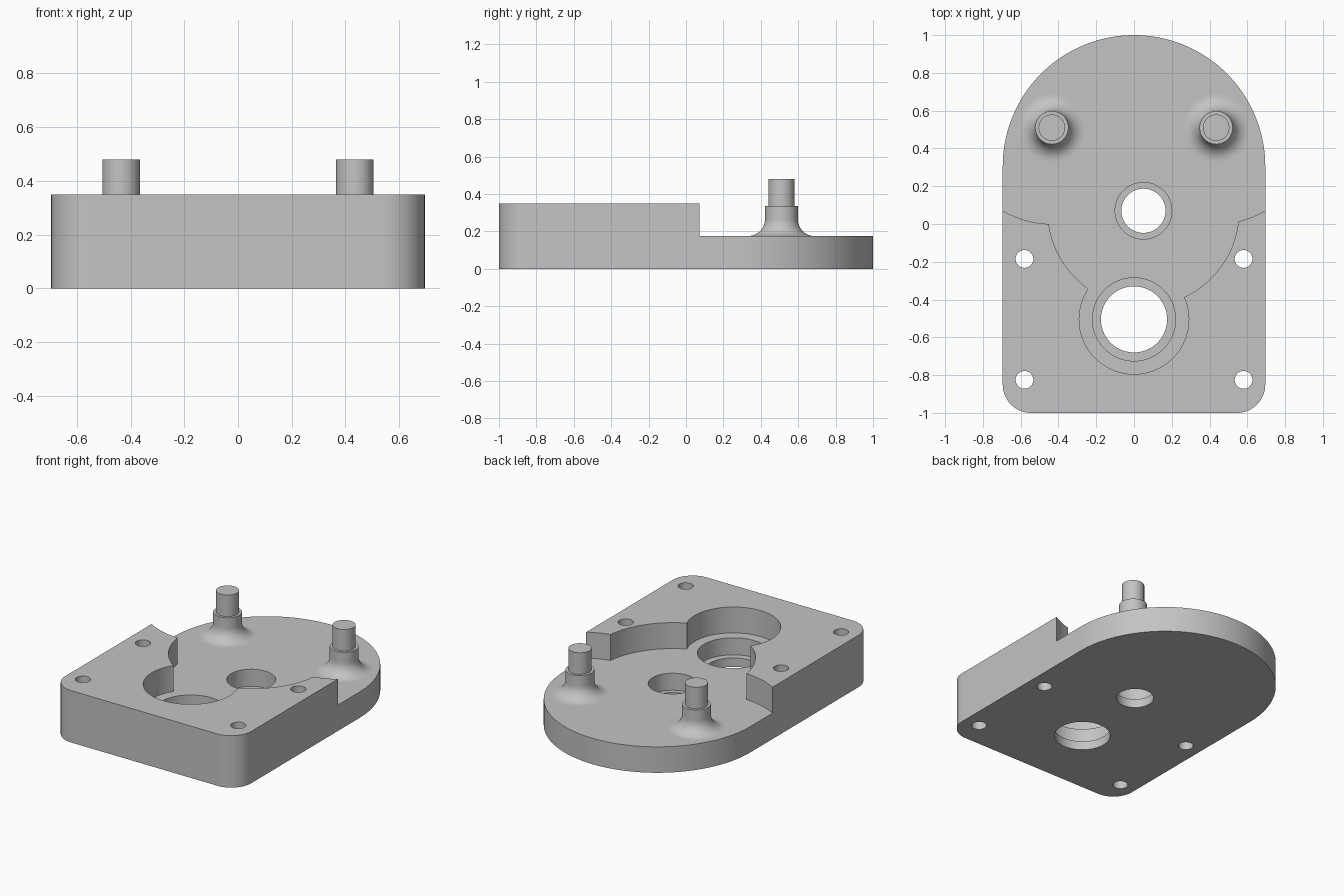
import bpy, bmesh
from math import cos, sin, pi, radians

if "Cube" in bpy.data.objects:
    bpy.data.objects.remove(bpy.data.objects["Cube"], do_unlink=True)

grey = bpy.data.materials.new("machined_grey")
grey.use_nodes = True
colour = (0.55, 0.55, 0.55, 1)
grey.diffuse_color = colour
grey.node_tree.nodes["Principled BSDF"].inputs["Base Color"].default_value = colour

HALF_W, TOP, FLOOR, LEDGE = 0.695, 0.35, 0.175, 0.06
PIN_X, PIN_Y = 0.435, 0.51
SHAFT, BORE = (0.05, 0.07), (0, -0.505)


def finish(bm, name):
    bmesh.ops.recalc_face_normals(bm, faces=bm.faces)
    mesh = bpy.data.meshes.new(name)
    bm.to_mesh(mesh)
    bm.free()
    obj = bpy.data.objects.new(name, mesh)
    mesh.materials.append(grey)
    bpy.context.collection.objects.link(obj)
    return obj


def activate(obj):
    bpy.ops.object.select_all(action='DESELECT')
    obj.select_set(True)
    bpy.context.view_layer.objects.active = obj


def smooth(obj):
    activate(obj)
    bpy.ops.object.shade_smooth_by_angle(angle=radians(30))


def prism(name, points, z0, z1):
    """Extrude a flat outline between two heights."""
    bm = bmesh.new()
    face = bm.faces.new([bm.verts.new((x, y, z0)) for x, y in points])
    side = bmesh.ops.extrude_face_region(bm, geom=[face])
    for v in side["geom"]:
        if isinstance(v, bmesh.types.BMVert):
            v.co.z = z1
    return finish(bm, name)


def arc(cx, cy, r, start, end, steps):
    angles = [radians(start + (end - start) * i / steps) for i in range(steps + 1)]
    return [(cx + r * cos(a), cy + r * sin(a)) for a in angles]


def cut(body, points, z0, z1=0.6):
    cutter = prism("cutter", points, z0, z1)
    cutter.hide_render = True
    activate(body)
    mod = body.modifiers.new("cut", 'BOOLEAN')
    mod.operation, mod.solver, mod.object = 'DIFFERENCE', 'EXACT', cutter
    bpy.ops.object.modifier_apply(modifier=mod.name)
    bpy.data.objects.remove(cutter, do_unlink=True)


def cut_round(body, centre, r, z0, steps=96):
    cut(body, arc(*centre, r, 0, 360, steps)[:-1], z0)


# Housing block: round back, small rounded front corners
corner = 0.15
outline = (arc(0, 1 - HALF_W, HALF_W, 0, 180, 72)
           + arc(corner - HALF_W, corner - 1, corner, 180, 270, 16)
           + arc(HALF_W - corner, corner - 1, corner, 270, 360, 16))
housing = prism("housing", outline, 0, TOP)

# Recess: open back, gear clearances round the pins, shaft and bore
cut(housing, [(-1, 0.45), (1, 0.45), (1, 1.2), (-1, 1.2)], FLOOR)
for side in (-1, 1):
    cut_round(housing, (side * PIN_X, PIN_Y), 0.51, FLOOR, 128)
cut_round(housing, SHAFT, 0.506, FLOOR, 128)
cut_round(housing, BORE, 0.29, FLOOR)

# Stepped through holes
for centre, seat_r, hole_r in ((SHAFT, 0.15, 0.117), (BORE, 0.22, 0.175)):
    cut_round(housing, centre, seat_r, LEDGE)
    cut_round(housing, centre, hole_r, -0.1)

# Screw holes
for side in (-1, 1):
    for y in (-0.185, -0.825):
        cut_round(housing, (side * 0.58, y), 0.047, -0.1, 40)
smooth(housing)

# Stepped pins with a flared foot
boss, flare = 0.088, 0.09
foot = arc(boss + flare, FLOOR + flare, flare, 270, 180, 14)
profile = ([(0, 0.15), (boss + flare, 0.15)] + foot
           + [(boss, 0.335), (0.07, 0.335), (0.07, 0.48), (0, 0.48)])
for side, name in ((1, "left_pin"), (-1, "right_pin")):
    bm = bmesh.new()
    verts = [bm.verts.new((r, 0, z)) for r, z in profile]
    edges = [bm.edges.new(pair) for pair in zip(verts, verts[1:])]
    bmesh.ops.spin(bm, geom=verts + edges, cent=(0, 0, 0), axis=(0, 0, 1),
                   angle=2 * pi, steps=64)
    bmesh.ops.remove_doubles(bm, verts=bm.verts, dist=0.0001)
    bmesh.ops.translate(bm, verts=bm.verts, vec=(side * PIN_X, PIN_Y, 0))
    smooth(finish(bm, name))
